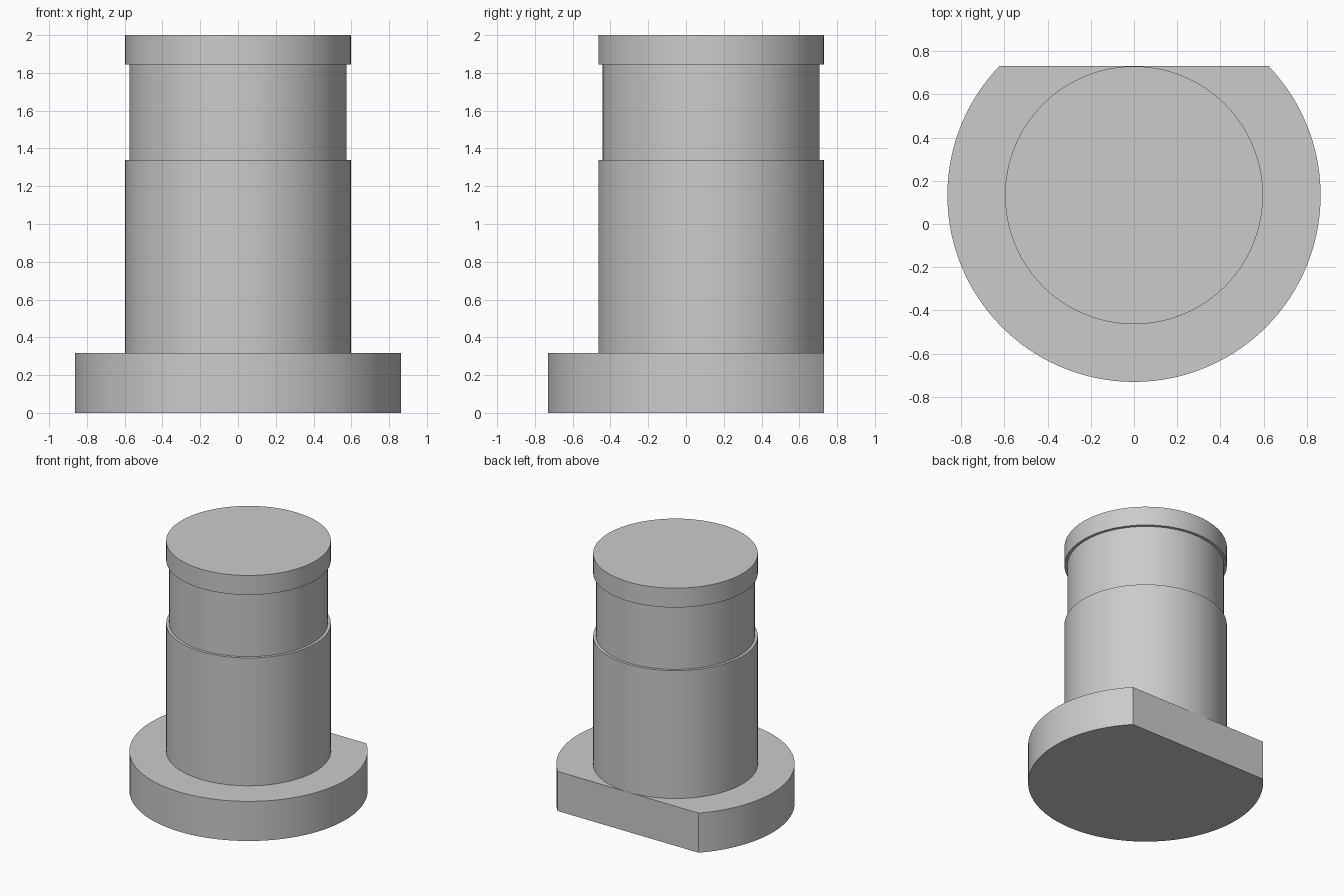
import bpy, bmesh, math

cube = bpy.data.objects.get("Cube")
if cube:
    bpy.data.objects.remove(cube, do_unlink=True)

AXIS_Y = 0.133       # the shaft axis sits behind the centre
FLAT = 0.598         # distance from axis to the flat on the flange
FLANGE_R, SHAFT_R, GROOVE_R = 0.864, 0.597, 0.575
FLANGE_TOP, GROOVE_LOW, GROOVE_HIGH, TOP = 0.317, 1.34, 1.845, 2.0
SEGMENTS = 128

steel = bpy.data.materials.new("plain grey")
steel.use_nodes = True
grey = (0.6, 0.6, 0.6, 1)
steel.diffuse_color = grey
steel.node_tree.nodes["Principled BSDF"].inputs["Base Color"].default_value = grey


def finish(name, bm):
    """Turn a bmesh into a smooth-shaded object with sharp edges."""
    bmesh.ops.recalc_face_normals(bm, faces=bm.faces)
    mesh = bpy.data.meshes.new(name)
    bm.to_mesh(mesh)
    bm.free()
    mesh.materials.append(steel)
    obj = bpy.data.objects.new(name, mesh)
    obj.location.y = AXIS_Y
    bpy.context.collection.objects.link(obj)
    bpy.ops.object.select_all(action="DESELECT")
    obj.select_set(True)
    bpy.context.view_layer.objects.active = obj
    bpy.ops.object.shade_smooth_by_angle(angle=math.radians(30))
    return obj


# Flange: an arc closed by a straight chord at the back, extruded upward
bm = bmesh.new()
start = math.pi - math.asin(FLAT / FLANGE_R)
sweep = 2 * (1.5 * math.pi - start)
angles = [start + sweep * i / SEGMENTS for i in range(SEGMENTS + 1)]
outline = [bm.verts.new((FLANGE_R * math.cos(a), FLANGE_R * math.sin(a), 0))
           for a in angles]
base = bm.faces.new(outline)
top = bmesh.ops.extrude_face_region(bm, geom=[base], use_keep_orig=True)
bmesh.ops.translate(bm, vec=(0, 0, FLANGE_TOP),
                    verts=[v for v in top["geom"] if isinstance(v, bmesh.types.BMVert)])
finish("flange", bm)

# Shaft: stepped rings with a shallow wide groove below the head
bm = bmesh.new()
profile = [(SHAFT_R, FLANGE_TOP), (SHAFT_R, GROOVE_LOW), (GROOVE_R, GROOVE_LOW),
           (GROOVE_R, GROOVE_HIGH), (SHAFT_R, GROOVE_HIGH), (SHAFT_R, TOP)]
rings = []
for r, z in profile:
    turn = [2 * math.pi * i / SEGMENTS for i in range(SEGMENTS)]
    rings.append([bm.verts.new((r * math.cos(a), r * math.sin(a), z)) for a in turn])
for low, high in zip(rings, rings[1:]):
    for i in range(SEGMENTS):
        j = (i + 1) % SEGMENTS
        bm.faces.new((low[i], low[j], high[j], high[i]))
bm.faces.new(rings[0])
bm.faces.new(rings[-1])
finish("grooved_shaft", bm)
